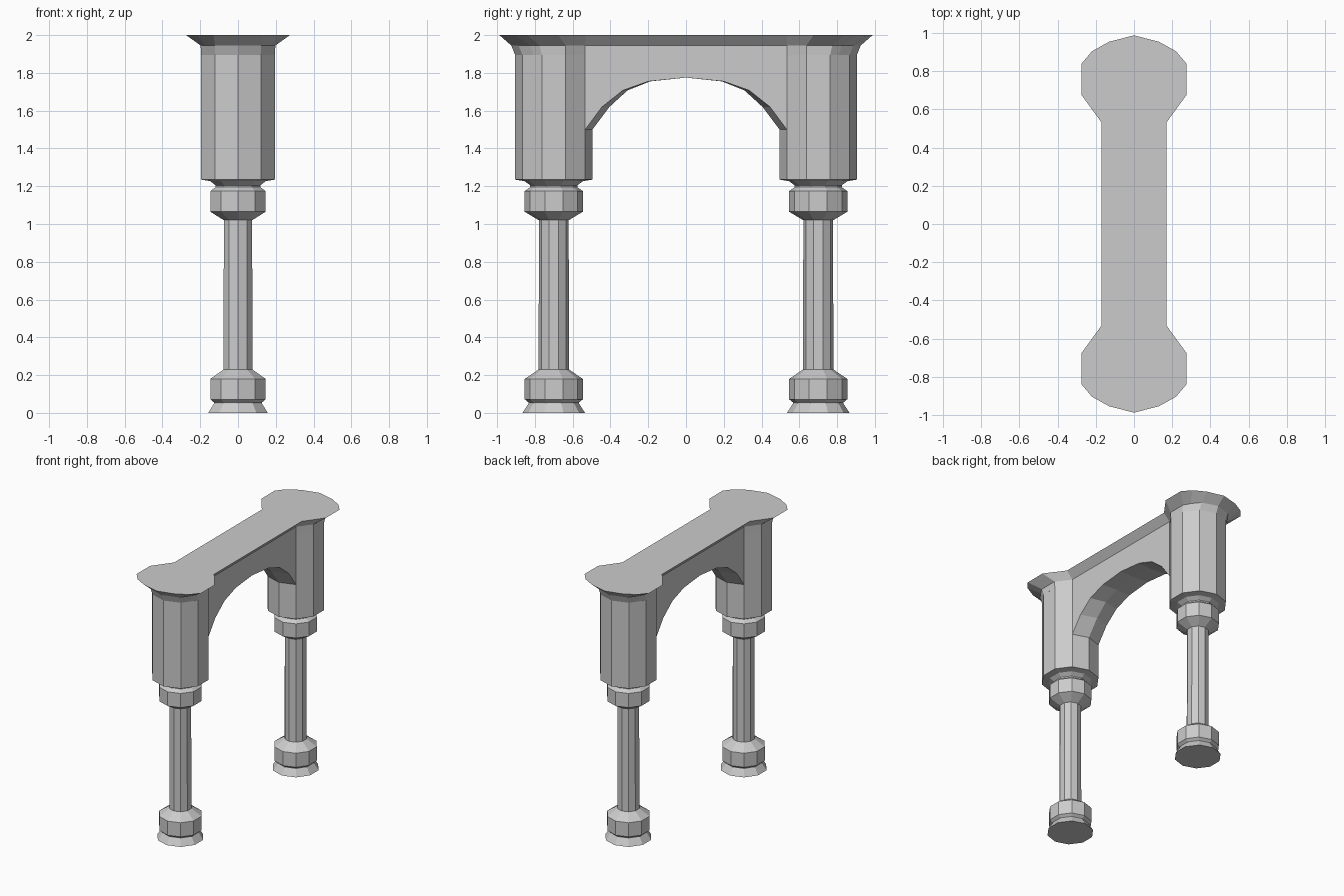
import bpy
from math import sin, cos, pi

if "Cube" in bpy.data.objects:
    bpy.data.objects.remove(bpy.data.objects["Cube"])

SIDES = 10
COL_Y = 0.70
SPRING_Z, BLOCK_TOP = 1.5, 1.895
HALF_WALL = 0.12


def make_object(name, verts, faces):
    mesh = bpy.data.meshes.new(name)
    mesh.from_pydata(verts, [], faces)
    mesh.update()
    obj = bpy.data.objects.new(name, mesh)
    bpy.context.collection.objects.link(obj)
    return obj


def lathe(name, profile, skip=None):
    """Ten-sided turned form around the column axis, closed at the bottom."""
    verts, faces = [], []
    for r, z in profile:
        for k in range(SIDES):
            a = pi / 2 + 2 * pi * k / SIDES
            verts.append((r * cos(a), COL_Y + r * sin(a), z))
    for i in range(len(profile) - 1):
        for k in range(SIDES):
            if skip and skip(profile[i][1], k):
                continue
            a, b = i * SIDES, (i + 1) * SIDES
            n = (k + 1) % SIDES
            faces.append((a + k, a + n, b + n, b + k))
    if profile[0][1] == 0:
        faces.append(tuple(reversed(range(SIDES))))
    return make_object(name, verts, faces)


def mirror_y(obj):
    mod = obj.modifiers.new("mirror", 'MIRROR')
    mod.use_axis = (False, True, False)
    mod.use_mirror_merge = False


# Slender columns: base, shaft and capital
mirror_y(lathe("column", [
    (0.166, 0), (0.133, 0.05), (0.133, 0.055), (0.154, 0.072), (0.154, 0.18),
    (0.08, 0.23), (0.079, 1.02), (0.154, 1.065), (0.154, 1.174),
    (0.125, 1.195), (0.125, 1.205), (0.155, 1.227)]))

# Wide blocks above the columns, left open where the arch wall joins
mirror_y(lathe("column_block", [
    (0.155, 1.227), (0.205, 1.235), (0.205, SPRING_Z), (0.205, BLOCK_TOP)],
    skip=lambda z, k: z >= SPRING_Z and k in (4, 5)))

# Arch wall: side faces and a soffit with a centre ridge; (edge y, ridge y, z)
half = [(0.534, 0.495, 1.5), (0.445, 0.405, 1.62), (0.335, 0.31, 1.707),
        (0.20, 0.19, 1.755)]
arch = half + [(0, 0, 1.775)] + [(-e, -c, z) for e, c, z in reversed(half)]
verts, faces = [], []
for e, c, z in arch:
    w = HALF_WALL
    verts += [(w, e, BLOCK_TOP), (w, e, z), (0, c, z), (-w, e, z), (-w, e, BLOCK_TOP)]
for i in range(len(arch) - 1):
    for j in range(4):
        a, b = i * 5 + j, (i + 1) * 5 + j
        faces.append((b + 1, a + 1, a, b))
make_object("arch_wall", verts, faces)

# Cornice: flaring dumbbell outline, each ring given as one quarter
rings = [
    (BLOCK_TOP, [(0, .905), (.12, .866), (.163, .807), (.195, .763), (.195, .637), (.12, .534)]),
    (1.945, [(0, .925), (.122, .886), (.17, .825), (.198, .775), (.198, .637), (.12, .534)]),
    (2.0, [(0, .988), (.13, .955), (.22, .905), (.275, .84), (.275, .676), (.17, .532)]),
]
verts, faces = [], []
for z, q in rings:
    outline = ([(x, -y) for x, y in q] + [(x, y) for x, y in reversed(q)]
               + [(-x, y) for x, y in q[1:]] + [(-x, -y) for x, y in reversed(q[1:])])
    n = len(outline)
    verts += [(x, y, z) for x, y in outline]
for i in range(len(rings) - 1):
    for k in range(n):
        a, b, m = i * n, (i + 1) * n, (k + 1) % n
        faces.append((a + k, a + m, b + m, b + k))
faces.append(tuple(range(2 * n, 3 * n)))
make_object("cornice", verts, faces)
